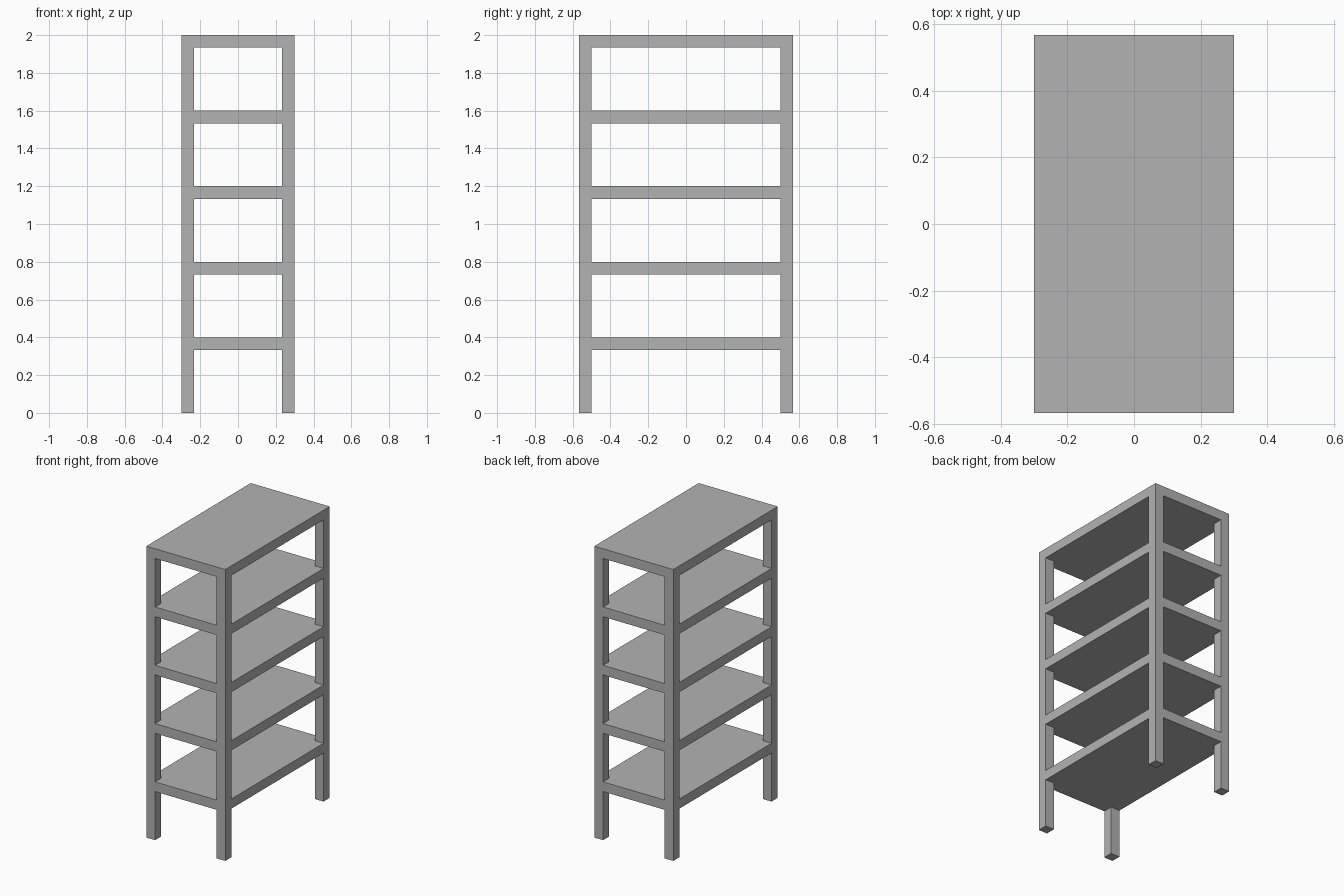
import bpy, bmesh

if "Cube" in bpy.data.objects:
    bpy.data.objects.remove(bpy.data.objects["Cube"])

T = 1 / 15                    # thickness of posts and shelves
HX, HY = 4.5 * T, 8.5 * T     # half width and half depth
TOPS = [0.4, 0.8, 1.2, 1.6, 2.0]

grey = bpy.data.materials.new("light grey")
grey.diffuse_color = (0.448, 0.448, 0.448, 1)
grey.use_nodes = True
grey.node_tree.nodes["Principled BSDF"].inputs["Base Color"].default_value = grey.diffuse_color

# Grid lines splitting the rack into post, gap and shelf cells
xs = [-HX, -HX + T, HX - T, HX]
ys = [-HY, -HY + T, HY - T, HY]
zs = [0.0]
for top in TOPS:
    zs += [top - T, top]


def filled(i, j, k):
    """Shelf layers are solid; gap layers hold only the corner posts."""
    if not (0 <= i < 3 and 0 <= j < 3 and 0 <= k < len(zs) - 1):
        return False
    return k % 2 == 1 or (i != 1 and j != 1)


bm = bmesh.new()
verts = {}


def vert(key):
    if key not in verts:
        verts[key] = bm.verts.new((xs[key[0]], ys[key[1]], zs[key[2]]))
    return verts[key]


# Outer skin of the joined posts and shelves
for k in range(len(zs) - 1):
    for i in range(3):
        for j in range(3):
            if not filled(i, j, k):
                continue
            for axis in range(3):
                for side in (0, 1):
                    near = [i, j, k]
                    near[axis] += 2 * side - 1
                    if filled(*near):
                        continue
                    u, v = (axis + 1) % 3, (axis + 2) % 3
                    ring = []
                    for du, dv in ((0, 0), (1, 0), (1, 1), (0, 1)):
                        c = [i, j, k]
                        c[axis] += side
                        c[u] += du
                        c[v] += dv
                        ring.append(vert(tuple(c)))
                    bm.faces.new(ring if side else ring[::-1])

mesh = bpy.data.meshes.new("shelf_rack")
bm.to_mesh(mesh)
bm.free()
mesh.materials.append(grey)
rack = bpy.data.objects.new("shelf_rack", mesh)
bpy.context.collection.objects.link(rack)
